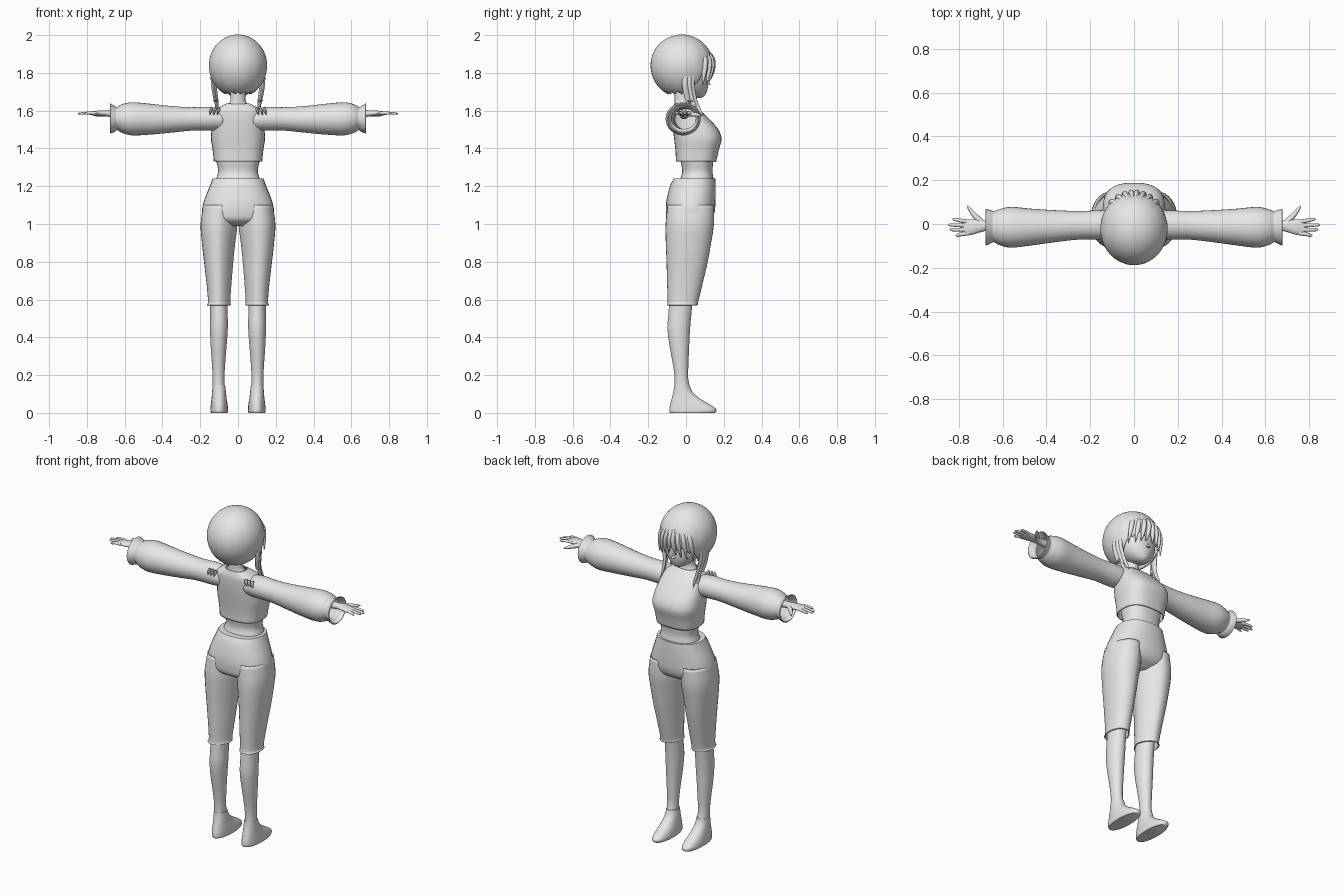
import bpy, bmesh, math
from mathutils import Vector

old = bpy.data.objects.get("Cube")
if old:
    bpy.data.objects.remove(old, do_unlink=True)

clay = bpy.data.materials.new("light grey")
clay.use_nodes = True
GREY = (0.8, 0.8, 0.8, 1)
clay.diffuse_color = GREY
clay.node_tree.nodes["Principled BSDF"].inputs["Base Color"].default_value = GREY


def finish(name, bm, mirror=False, thick=0, angle=50):
    bmesh.ops.recalc_face_normals(bm, faces=bm.faces)
    me = bpy.data.meshes.new(name)
    bm.to_mesh(me)
    bm.free()
    ob = bpy.data.objects.new(name, me)
    bpy.context.collection.objects.link(ob)
    me.materials.append(clay)
    if thick:
        m = ob.modifiers.new("thickness", "SOLIDIFY")
        m.thickness, m.offset = thick, 0
    if mirror:
        ob.modifiers.new("mirror", "MIRROR").use_clip = False
    bpy.ops.object.select_all(action="DESELECT")
    ob.select_set(True)
    bpy.context.view_layer.objects.active = ob
    bpy.ops.object.shade_smooth_by_angle(angle=math.radians(angle))
    return ob


def smooth(keys, steps=4):
    """Catmull-Rom interpolation through tuples of numbers."""
    out = []
    for i in range(len(keys) - 1):
        p0, p1 = keys[max(i - 1, 0)], keys[i]
        p2, p3 = keys[i + 1], keys[min(i + 2, len(keys) - 1)]
        for s in range(steps):
            t = s / steps
            out.append([b + t / 2 * (c - a + t * (2*a - 5*b + 4*c - d + t * (3*b - a - 3*c + d)))
                        for a, b, c, d in zip(p0, p1, p2, p3)])
    return out + [list(keys[-1])]


def skin(bm, rings, closed=True):
    for r0, r1 in zip(rings, rings[1:]):
        n = len(r0)
        for i in range(n if closed else n - 1):
            j = (i + 1) % n
            bm.faces.new((r0[i], r0[j], r1[j], r1[i]))


def loft(name, axis, keys, power=2, inner=None, caps=True, n=32, **kw):
    """keys: position, low/high of first cross axis, low/high of second."""
    bm = bmesh.new()
    rings = []
    for t, a0, a1, b0, b1 in smooth(keys):
        ring = []
        for i in range(n):
            c, s = math.cos(math.tau * i / n), math.sin(math.tau * i / n)
            e = 2 / (inner if inner and c < 0 else power)
            a = (a0 + a1) / 2 + (a1 - a0) / 2 * math.copysign(abs(c) ** e, c)
            b = (b0 + b1) / 2 + (b1 - b0) / 2 * math.copysign(abs(s) ** e, s)
            ring.append(bm.verts.new((a, b, t) if axis == "z" else (t, a, b)))
        rings.append(ring)
    skin(bm, rings)
    if caps:
        bm.faces.new(rings[0])
        bm.faces.new(rings[-1])
    return finish(name, bm, **kw)


def tube(name, points, flat=1, n=10, **kw):
    """points: x, y, z, radius along a path; flat squashes the height or depth."""
    bm = bmesh.new()
    path = smooth(points)
    rings = []
    for i, p in enumerate(path):
        a, b = path[max(i - 1, 0)], path[min(i + 1, len(path) - 1)]
        d = (Vector(b[:3]) - Vector(a[:3])).normalized()
        up = Vector((0, 0, 1)) if abs(d.z) < 0.7 else Vector((1, 0, 0))
        side = d.cross(up).normalized()
        up = side.cross(d)
        rings.append([bm.verts.new(Vector(p[:3]) + p[3] * (side * math.cos(math.tau * k / n)
                      + up * flat * math.sin(math.tau * k / n))) for k in range(n)])
    skin(bm, rings)
    bm.faces.new(rings[0])
    bm.faces.new(rings[-1])
    return finish(name, bm, mirror=True, **kw)


# Torso and clothing
loft("crop_top", "z", [
    (1.33, -.125, .125, -.05, .157), (1.39, -.131, .131, -.053, .17), (1.45, -.14, .14, -.06, .185),
    (1.50, -.137, .137, -.066, .168), (1.55, -.13, .13, -.07, .125), (1.595, -.125, .125, -.07, .08),
    (1.615, -.1, .1, -.066, .055), (1.635, -.06, .06, -.06, .03)], power=2.7, caps=False, thick=.006)
loft("waist", "z", [
    (1.2, -.12, .12, -.04, .14), (1.24, -.115, .115, -.03, .145), (1.28, -.105, .105, -.02, .14),
    (1.34, -.115, .115, -.03, .145), (1.42, -.12, .12, -.04, .15)], power=2.3)
loft("neck", "z", [
    (1.58, -.07, .07, -.055, .05), (1.63, -.052, .052, -.06, .025), (1.66, -.04, .04, -.06, .02),
    (1.75, -.04, .04, -.06, .03)])
loft("trouser_hips", "z", [
    (1.24, -.135, .135, -.065, .155), (1.2, -.15, .15, -.085, .157), (1.12, -.181, .181, -.104, .156),
    (1.06, -.191, .191, -.106, .151), (1.02, -.175, .175, -.095, .13), (.99, -.08, .08, -.05, .08)],
    power=2.3)
loft("trouser_leg", "z", [
    (1.1, .01, .18, -.095, .145), (1.0, .006, .195, -.105, .145), (.9, .018, .188, -.104, .13),
    (.8, .028, .177, -.1, .112), (.68, .038, .163, -.097, .084), (.59, .044, .156, -.094, .062),
    (.57, .04, .163, -.098, .06)], power=2.2, inner=1.6, caps=False, mirror=True, thick=.006)

# Legs and shoes
loft("calf", "z", [
    (.64, .055, .148, -.085, .04), (.54, .055, .147, -.092, .03), (.45, .054, .148, -.098, .022),
    (.36, .06, .145, -.088, .017), (.26, .068, .138, -.07, .013), (.18, .072, .134, -.06, .012),
    (.1, .07, .135, -.065, .03)], mirror=True)
loft("shoe", "z", [
    (.145, .068, .135, -.062, .02), (.11, .064, .137, -.067, .035), (.075, .06, .14, -.076, .075),
    (.045, .055, .144, -.084, .125), (.022, .053, .146, -.088, .158), (.008, .053, .146, -.088, .16),
    (0, .056, .143, -.084, .154)], power=2.2, mirror=True)

# Sleeves with flared cuffs
loft("sleeve", "x", [
    (.08, -.06, .06, 1.50, 1.605), (.15, -.067, .06, 1.497, 1.617), (.25, -.068, .056, 1.497, 1.615),
    (.36, -.08, .06, 1.486, 1.622), (.47, -.095, .067, 1.476, 1.634), (.56, -.105, .075, 1.472, 1.641),
    (.61, -.095, .066, 1.484, 1.632), (.64, -.08, .055, 1.5, 1.617), (.655, -.086, .06, 1.49, 1.622),
    (.677, -.097, .067, 1.482, 1.636)], caps=False, mirror=True, thick=.006)

# Scalloped shoulder trim on the back
for i in range(3):
    tube("shoulder_trim", [(.10 + .02 * i, -.064, 1.612, .012), (.105 + .02 * i, -.071, 1.595, .011),
                           (.11 + .02 * i, -.071, 1.578, .004)], flat=.6)

# Hands
loft("palm", "x", [
    (.58, -.035, .015, 1.555, 1.6), (.66, -.03, .012, 1.564, 1.602), (.70, -.037, .02, 1.57, 1.602),
    (.74, -.049, .021, 1.574, 1.6), (.775, -.05, .017, 1.576, 1.595), (.785, -.045, .01, 1.58, 1.59)],
    n=16, mirror=True)
for finger, (y0, y1, tip) in {"index_finger": (.01, .021, .83), "middle_finger": (-.008, -.004, .849),
                              "ring_finger": (-.026, -.026, .842), "little_finger": (-.042, -.052, .815)}.items():
    tube(finger, [(.755, y0, 1.587, .01), (.79, (y0 + y1) / 2, 1.588, .009),
                  (tip - .01, y1, 1.584, .007), (tip, y1, 1.583, .002)], flat=.85)
tube("thumb", [(.69, .0, 1.585, .014), (.72, .03, 1.582, .013), (.745, .06, 1.578, .009),
               (.762, .082, 1.575, .003)])

# Head
loft("head", "z", [
    (1.668, -.012, .012, .05, .082), (1.68, -.04, .04, .0, .1), (1.71, -.078, .078, -.06, .113),
    (1.75, -.106, .106, -.1, .118), (1.79, -.12, .12, -.13, .116), (1.85, -.122, .122, -.135, .115),
    (1.91, -.1, .1, -.11, .09), (1.96, -.04, .04, -.06, .03)])
bm = bmesh.new()
bmesh.ops.create_cone(bm, cap_ends=True, segments=8, radius1=.012, radius2=.001, depth=.026)
for v in bm.verts:
    v.co = (v.co.x, .119 + v.co.y * .9, 1.75 + v.co.z)
finish("nose", bm)


# Bobbed hair: a ridged dome whose hem follows the face opening
def hem(phi):
    a = abs(phi)
    wave = abs((a * 4.4) % 2 - 1)
    if a < .85:
        return 1.80 - .03 * a + .03 * wave
    if a < 1.25:
        return 1.775 - .075 * (a - .85) / .4
    return 1.688 + .014 * wave


bm = bmesh.new()
COLS, ROWS = 128, 22
rings = []
for r in range(ROWS + 1):
    ring = []
    for c in range(COLS):
        phi = math.tau * c / COLS - math.pi
        low = hem(phi)
        u = max(r / ROWS, .01)
        start = math.pi / 2
        end = math.asin((low - 1.84) / .168)
        lat = start + (end - start) * u
        z = 1.84 + (.16 if lat > 0 else .168) * math.sin(lat)
        front = max(0, math.cos(phi))
        ridge = 1 + (.006 + .018 * front) * u * (abs(math.sin(phi * 7 + u)) - .7)
        rad = math.cos(lat) * ridge
        if lat < 0:
            rad += .05 * front * (1 - math.cos(lat))
        ring.append(bm.verts.new((.151 * rad * math.sin(phi), -.022 + .163 * rad * math.cos(phi), z)))
    rings.append(ring)
skin(bm, rings)
bm.faces.new(rings[0])
finish("bobbed_hair", bm, thick=.006)

# Fringe strands and long locks in front of the ears
for i in range(4):
    x = .012 + .03 * i
    y = -.022 + .166 * math.sqrt(1 - (x / .153) ** 2)
    tube("fringe_strand", [(x * .5, y * .7, 1.935, .004), (x * .9, y - .006, 1.875, .015),
                           (x + .004, y - .004, 1.815, .014), (x + .012, y - .014, 1.765 - .01 * i, .002)],
         flat=.8)
for x, y, tip in ((.118, .03, 1.545), (.112, .045, 1.575), (.122, .01, 1.62)):
    tube("side_lock", [(x + .015, y - .01, 1.80, .012), (x + .012, y - .015, 1.74, .016),
                       (x, y, 1.66, .013), (x - .004, y + .025, tip + .03, .009),
                       (x - .002, y + .045, tip, .002)], flat=.6)
